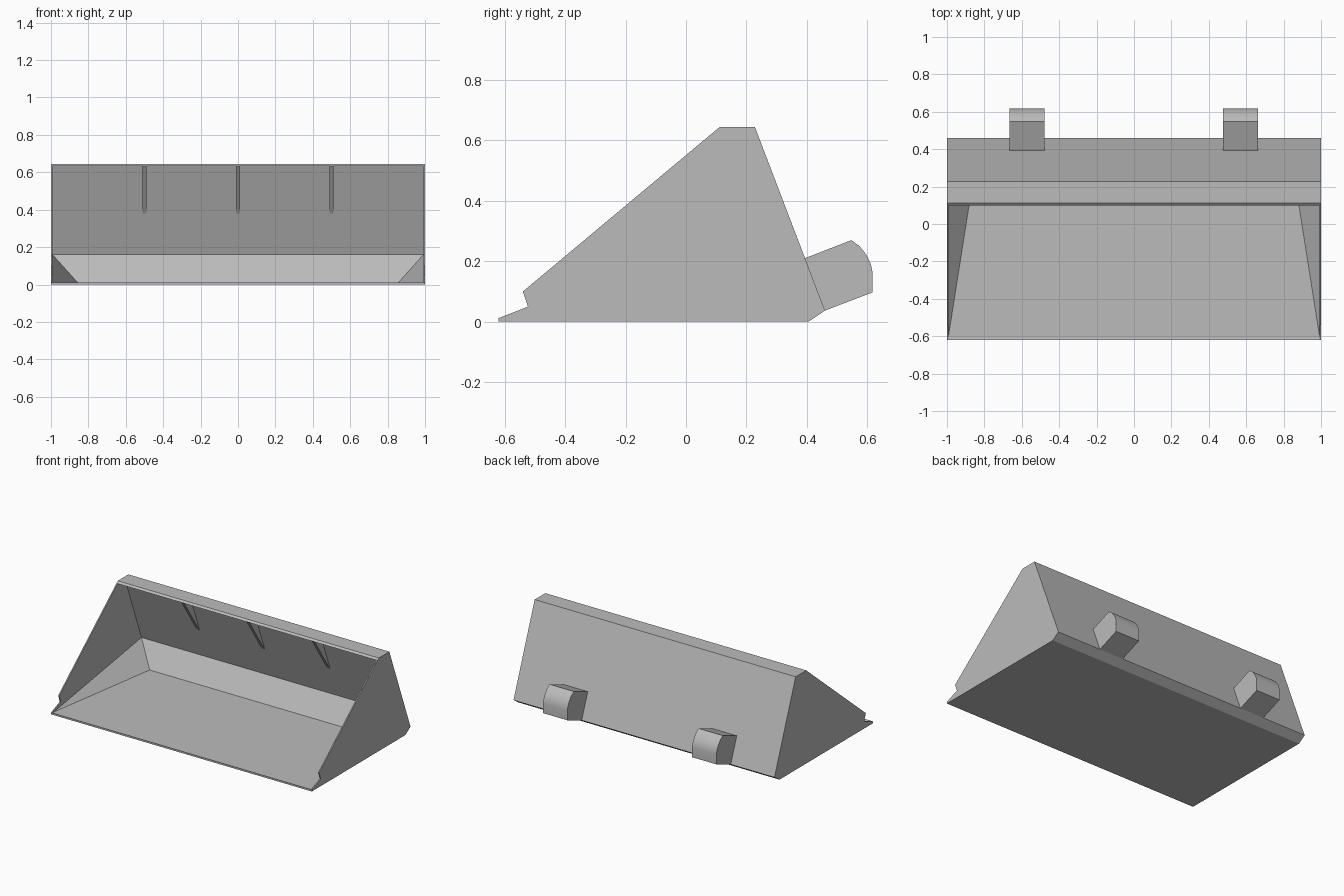
import bpy
import bmesh
from math import radians

default = bpy.data.objects.get("Cube")
if default:
    bpy.data.objects.remove(default, do_unlink=True)

steel = bpy.data.materials.new("grey steel")
steel.use_nodes = True
GREY = (0.5, 0.5, 0.5, 1)
steel.diffuse_color = GREY
steel.node_tree.nodes["Principled BSDF"].inputs["Base Color"].default_value = GREY


def finish(name, bm):
    """Turn a bmesh into a named steel object."""
    bmesh.ops.recalc_face_normals(bm, faces=bm.faces)
    mesh = bpy.data.meshes.new(name)
    bm.to_mesh(mesh)
    bm.free()
    mesh.materials.append(steel)
    obj = bpy.data.objects.new(name, mesh)
    bpy.context.collection.objects.link(obj)
    return obj


def extrude_profile(name, profile, x0, x1):
    """Sweep a (y, z) outline from x0 to x1."""
    bm = bmesh.new()
    face = bm.faces.new([bm.verts.new((x0, y, z)) for y, z in profile])
    ext = bmesh.ops.extrude_face_region(bm, geom=[face])
    moved = [v for v in ext["geom"] if isinstance(v, bmesh.types.BMVert)]
    bmesh.ops.translate(bm, verts=moved, vec=(x1 - x0, 0, 0))
    return finish(name, bm)


INNER = 0.992   # inside face of the side plates

# Floor, heel slope, back wall and top beam as one bent section
extrude_profile("bucket_shell", [
    (-0.62, 0), (-0.62, 0.012), (-0.61, 0.01), (0.257, 0.01),
    (0.36, 0.16), (0.18, 0.633), (0.098, 0.633), (0.112, 0.645),
    (0.228, 0.645), (0.46, 0.037), (0.405, 0)], -INNER, INNER)

# Side plates with the notched front corner
side = [(-0.62, 0), (-0.62, 0.012), (-0.523, 0.05), (-0.54, 0.1),
        (0.112, 0.645), (0.228, 0.645), (0.46, 0.037), (0.405, 0)]
for label, s in (("left", 1), ("right", -1)):
    extrude_profile(label + "_side_plate", side, s * INNER, s)

    # Sloped filler in the lower inside corner
    bm = bmesh.new()
    corners = [(INNER, -0.6, 0.01), (0.857, 0.257, 0.01),
               (INNER, 0.36, 0.16), (INNER, 0.257, 0.01)]
    bmesh.ops.convex_hull(
        bm, input=[bm.verts.new((s * x, y, z)) for x, y, z in corners])
    finish(label + "_corner_filler", bm)

# Stiffening ribs under the top beam
for i, x in enumerate((-0.5, 0, 0.5)):
    extrude_profile(f"rib_{i + 1}", [
        (0.105, 0.634), (0.19, 0.634), (0.285, 0.38), (0.274, 0.38)],
        x - 0.011, x + 0.011)

# Rounded mounting lugs on the back
lug = [(0.393, 0.21), (0.547, 0.27), (0.576, 0.249), (0.598, 0.22),
       (0.611, 0.194), (0.617, 0.165), (0.617, 0.097), (0.46, 0.037)]
for label, x in (("left", 0.57), ("right", -0.572)):
    obj = extrude_profile(label + "_mounting_lug", lug, x - 0.093, x + 0.093)
    bpy.ops.object.select_all(action="DESELECT")
    obj.select_set(True)
    bpy.context.view_layer.objects.active = obj
    bpy.ops.object.shade_smooth_by_angle(angle=radians(35))
